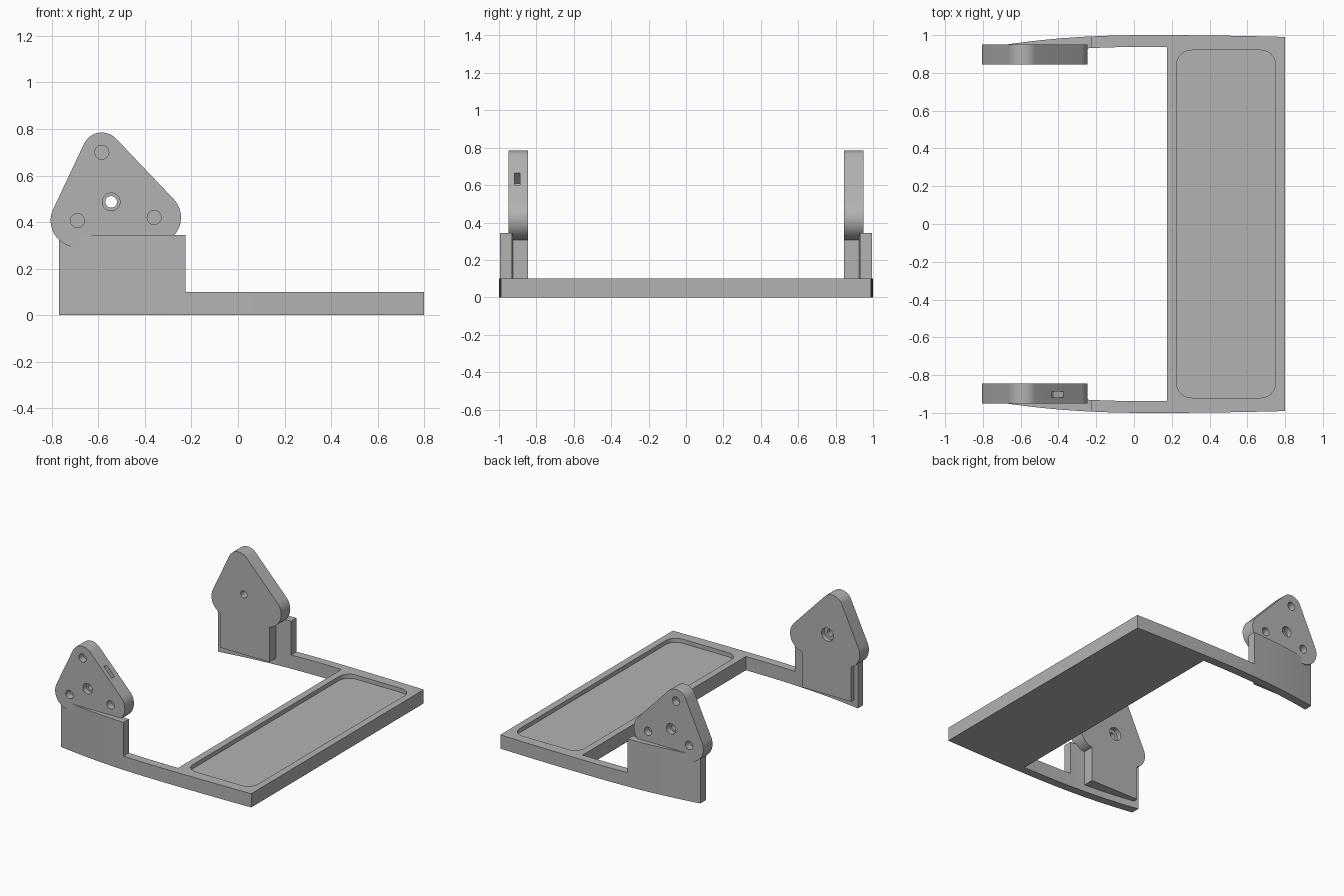
import bpy, bmesh, math
from mathutils import Matrix, Vector
from mathutils.geometry import convex_hull_2d

if "Cube" in bpy.data.objects:
    bpy.data.objects.remove(bpy.data.objects["Cube"])

grey = bpy.data.materials.new("plain grey")
grey.use_nodes = True
grey.diffuse_color = (0.45, 0.45, 0.45, 1)
grey.node_tree.nodes["Principled BSDF"].inputs["Base Color"].default_value = (0.45, 0.45, 0.45, 1)


def prism(name, outline, low, high, along="z"):
    """Extrude a flat outline; along z it lies in xy, along y it lies in xz."""
    bm = bmesh.new()
    verts = [bm.verts.new((u, v, low) if along == "z" else (u, low, v)) for u, v in outline]
    face = bm.faces.new(verts)
    top = bmesh.ops.extrude_face_region(bm, geom=[face])["geom"]
    shift = (0, 0, high - low) if along == "z" else (0, high - low, 0)
    bmesh.ops.translate(bm, vec=shift, verts=[g for g in top if isinstance(g, bmesh.types.BMVert)])
    bmesh.ops.recalc_face_normals(bm, faces=bm.faces)
    mesh = bpy.data.meshes.new(name)
    bm.to_mesh(mesh)
    bm.free()
    mesh.materials.append(grey)
    obj = bpy.data.objects.new(name, mesh)
    bpy.context.collection.objects.link(obj)
    return obj


def combine(obj, other, operation="DIFFERENCE"):
    """Apply a boolean and throw the helper away."""
    bpy.context.view_layer.objects.active = obj
    mod = obj.modifiers.new("boolean", "BOOLEAN")
    mod.operation, mod.solver, mod.object = operation, "EXACT", other
    bpy.ops.object.modifier_apply(modifier=mod.name)
    bpy.data.objects.remove(other)


def smooth(obj):
    bpy.ops.object.select_all(action="DESELECT")
    obj.select_set(True)
    bpy.context.view_layer.objects.active = obj
    bpy.ops.object.shade_smooth_by_angle(angle=math.radians(30))


def circle(cx, cz, r, n=48):
    return [(cx + r * math.cos(2 * math.pi * i / n), cz + r * math.sin(2 * math.pi * i / n)) for i in range(n)]


def hull(points):
    return [points[i] for i in convex_hull_2d([Vector(p) for p in points])]


def side(x):
    """Outer edge of the bowed sides."""
    d = x - 0.1
    return 1 - (0.075 * abs(d / 0.87) ** 2.3 * 0.87 if d < 0 else 0.02 * d * d)


def span(a, b, n=20):
    return [a + (b - a) * i / n for i in range(n + 1)]


BACK, WALL_END, PLATE, FRONT = -0.77, -0.225, 0.175, 0.8
THICK = 0.062

# Base frame: plate with two bowed arms, as one U-shaped outline
outer = [(x, side(x)) for x in span(FRONT, BACK, 40)]
inner = [(x, side(x) - THICK) for x in span(BACK, PLATE)]
half = outer + inner
frame = prism("base_frame", half + [(x, -y) for x, y in reversed(half)], 0, 0.1)

# Shallow rounded recess in the plate
corners = [(x, y) for x in (0.305, 0.67) for y in (-0.84, 0.84)]
recess = hull([p for c in corners for p in circle(*c, 0.08, 32)])
combine(frame, prism("recess_cutter", recess, 0.07, 0.2))
smooth(frame)

# Corner bosses of the triangular head: centre x, centre z, radius
BOSSES = [(-0.585, 0.70, 0.085), (-0.69, 0.407, 0.115), (-0.36, 0.42, 0.115)]
HUB = (-0.545, 0.487)
IN, OUT = 0.845, 0.95

for s, label in ((1, "back"), (-1, "front")):
    # Upright wall on the end of the arm
    strip = [(x, s * side(x)) for x in span(BACK, WALL_END)]
    strip += [(x, s * (side(x) - THICK)) for x in span(WALL_END, BACK)]
    smooth(prism(label + "_wall", strip, 0.1, 0.345))

    # Triangular head with a tongue reaching down inside the wall
    head = prism(label + "_head", hull([p for b in BOSSES for p in circle(*b, 64)]), s * IN, s * OUT, "y")
    tongue = [(-0.735, 0.05), (-0.34, 0.05), (-0.34, 0.42), (-0.735, 0.42)]
    combine(head, prism("tongue", tongue, s * IN, s * 0.925, "y"), "UNION")

    # Blind corner holes, stepped hub hole
    for x, z, r in BOSSES:
        combine(head, prism("hole", circle(x, z, 0.03, 32), s * 0.9, s * 1.1, "y"))
    combine(head, prism("bore", circle(*HUB, 0.025, 32), s * 0.7, s * 1.1, "y"))
    combine(head, prism("outer_step", circle(*HUB, 0.038, 32), s * 0.91, s * 1.1, "y"))

    if s < 0:
        # Wider inner step and a slot in the sloping edge, on this head only
        combine(head, prism("inner_step", circle(*HUB, 0.048, 32), s * 0.7, s * 0.88, "y"))
        slot = prism("slot", [(-0.045, -0.08), (0.045, -0.08), (0.045, 0.05), (-0.045, 0.05)], -0.918, -0.888, "y")
        slot.data.transform(Matrix.Translation((-0.403, 0, 0.632)) @ Matrix.Rotation(math.radians(46.5), 4, "Y"))
        combine(head, slot)
    smooth(head)
